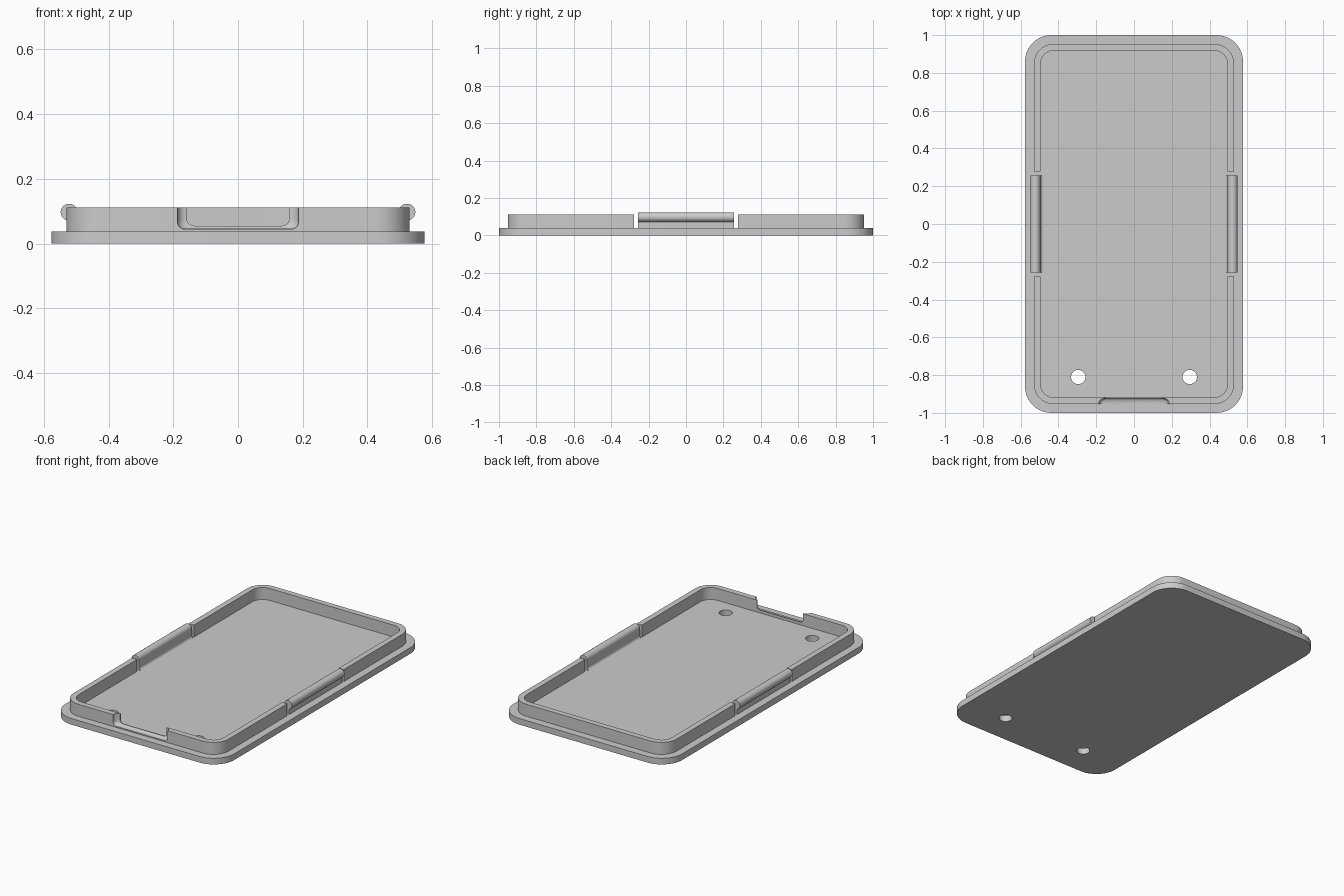
import bpy, bmesh
from math import sin, cos, pi, sqrt, radians

cube = bpy.data.objects.get("Cube")
if cube:
    bpy.data.objects.remove(cube)

grey = bpy.data.materials.new("light grey plastic")
grey.use_nodes = True
GREY = (0.6, 0.6, 0.6, 1)
grey.diffuse_color = GREY
grey.node_tree.nodes["Principled BSDF"].inputs["Base Color"].default_value = GREY

BASE, TOP = 0.038, 0.112


def arc(cx, cy, r, a0, a1, n):
    steps = [radians(a0 + (a1 - a0) * i / n) for i in range(n + 1)]
    return [(cx + r * cos(a), cy + r * sin(a)) for a in steps]


def rounded(w, h, r):
    """Rounded rectangle outline with half sizes w and h."""
    pts = []
    for k, (sx, sy) in enumerate([(1, 1), (-1, 1), (-1, -1), (1, -1)]):
        pts += arc(sx * (w - r), sy * (h - r), r, 90 * k, 90 * k + 90, 12)
    return pts


def loft(name, rings):
    """Closed solid through a list of matching point rings."""
    bm = bmesh.new()
    loops = [[bm.verts.new(p) for p in ring] for ring in rings]
    n = len(loops[0])
    for a, b in zip(loops, loops[1:]):
        for i in range(n):
            j = (i + 1) % n
            bm.faces.new((a[i], a[j], b[j], b[i]))
    bm.faces.new(loops[0][::-1])
    bm.faces.new(loops[-1])
    bmesh.ops.recalc_face_normals(bm, faces=bm.faces)
    mesh = bpy.data.meshes.new(name)
    bm.to_mesh(mesh)
    bm.free()
    mesh.materials.append(grey)
    obj = bpy.data.objects.new(name, mesh)
    bpy.context.collection.objects.link(obj)
    return obj


def prism(name, outline, z0, z1):
    return loft(name, [[(x, y, z) for x, y in outline] for z in (z0, z1)])


def select(obj):
    bpy.ops.object.select_all(action='DESELECT')
    obj.select_set(True)
    bpy.context.view_layer.objects.active = obj


def cut(obj, cutter):
    select(obj)
    mod = obj.modifiers.new("cut", 'BOOLEAN')
    mod.operation, mod.solver, mod.object = 'DIFFERENCE', 'EXACT', cutter
    bpy.ops.object.modifier_apply(modifier=mod.name)
    bpy.data.objects.remove(cutter)


# Base plate with two through holes
plate = prism("base_plate", rounded(0.577, 1, 0.14), 0, BASE)
for side in (-1, 1):
    hole = arc(side * 0.295, -0.81, 0.038, 0, 348.75, 31)
    cut(plate, prism("hole_cutter", hole, -0.1, 0.1))

# Raised rim, opened at the sides for the clips
rim = prism("rim", rounded(0.53, 0.953, 0.105), BASE, TOP)
cut(rim, prism("inner_cutter", rounded(0.495, 0.918, 0.07), 0, 0.2))
cut(rim, prism("clip_gap_cutter", [(-1, -0.277), (1, -0.277), (1, 0.277), (-1, 0.277)], 0, 0.2))


# Thumb notch in the front rim, narrowing inwards along a curve
def notch_ring(y, t):
    curve = 1 - sqrt(1 - t * t)
    w, z, r = 0.187 - 0.029 * curve, 0.045 + 0.01 * curve, 0.022
    left = arc(-w + r, z + r, r, 180, 270, 6)
    right = arc(w - r, z + r, r, 270, 360, 6)
    outline = [(-w, 0.2)] + left + right + [(w, 0.2)]
    return [(x, y, h) for x, h in outline]


rings = [notch_ring(-1, 0)]
for i in range(9):
    t = sin(i / 8 * pi / 2)
    rings.append(notch_ring(-0.953 + 0.029 * t, t))
rings.append(notch_ring(-0.9, 1))
cut(rim, loft("notch_cutter", rings))

# Snap clips: upright wall, rounded bead on top, flared inner foot
profile = [(0.53, BASE)] + arc(0.522, 0.097, 0.026, -72, 195, 24)
profile += [(0.495, 0.078)] + arc(0.478, 0.055, 0.017, 0, -90, 6)
parts = [plate, rim]
for name, side in (("left_clip", 1), ("right_clip", -1)):
    parts.append(loft(name, [[(side * x, y, z) for x, z in profile] for y in (-0.257, 0.257)]))

for obj in parts:
    select(obj)
    bpy.ops.object.shade_smooth_by_angle(angle=radians(30))
